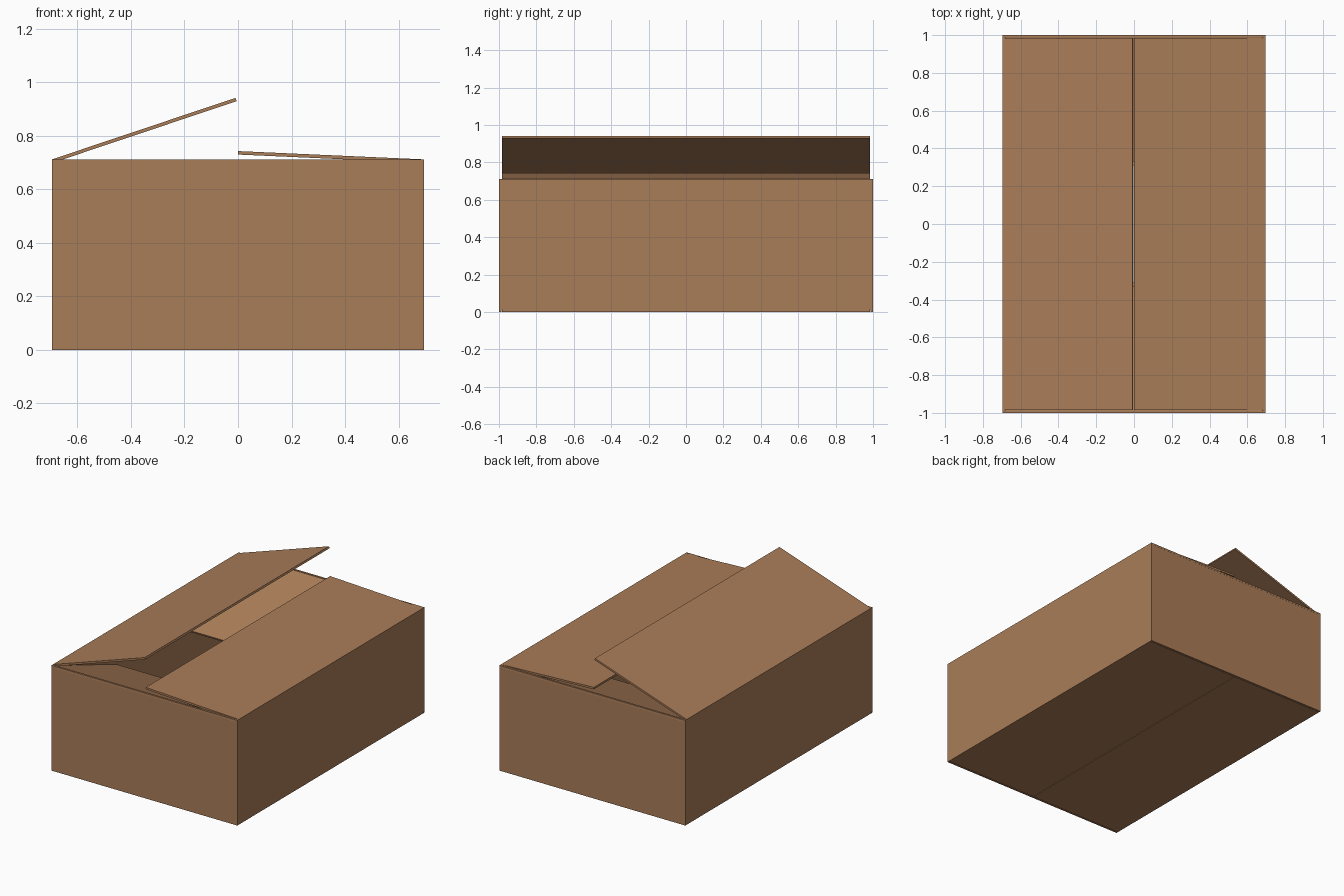
import bpy
import bmesh
from mathutils import Vector

if "Cube" in bpy.data.objects:
    bpy.data.objects.remove(bpy.data.objects["Cube"])

HX, HY, H, T = 0.695, 1.0, 0.712, 0.013   # half width, half length, wall height, board thickness
IY = HY - T - 0.002                       # half length of the parts between the end walls

card = bpy.data.materials.new("brown_cardboard")
card.diffuse_color = (0.402, 0.205, 0.098, 1)
card.use_nodes = True
card.node_tree.nodes["Principled BSDF"].inputs["Base Color"].default_value = card.diffuse_color


def extrude(name, a, b, half, axis):
    """Board whose top face runs from a to b (u, z), thickness below,
    extruded +-half along the given axis ('x' or 'y')."""
    a, b = Vector(a), Vector(b)
    d = (b - a).normalized()
    n = Vector((-d.y, d.x))
    if n.y < 0:
        n = -n
    prof = [a, b, b - n * T, a - n * T]
    bm = bmesh.new()
    rings = []
    for s in (-half, half):
        rings.append([bm.verts.new((s, p.x, p.y) if axis == 'x' else (p.x, s, p.y)) for p in prof])
    for r in rings:
        bm.faces.new(r)
    for i in range(4):
        j = (i + 1) % 4
        bm.faces.new((rings[0][i], rings[0][j], rings[1][j], rings[1][i]))
    bmesh.ops.recalc_face_normals(bm, faces=bm.faces)
    me = bpy.data.meshes.new(name)
    bm.to_mesh(me)
    bm.free()
    me.materials.append(card)
    ob = bpy.data.objects.new(name, me)
    bpy.context.collection.objects.link(ob)
    return ob


def box(name, lo, hi):
    lo, hi = Vector(lo), Vector(hi)
    bpy.ops.mesh.primitive_cube_add(size=1, location=(lo + hi) / 2)
    ob = bpy.context.object
    ob.name = name
    ob.scale = hi - lo
    ob.data.materials.append(card)


# End walls and their inner flaps, top (sloping into the box) and bottom (flat)
for s, n in ((-1, "front"), (1, "back")):
    y0, y1 = sorted((s * HY, s * (HY - T)))
    box(n + "_wall", (-HX, y0, 0), (HX, y1, H))
    extrude(n + "_inner_flap", (s * (HY - 0.004), H), (s * 0.33, H - 0.245), HX - T - 0.002, 'x')
    extrude(n + "_bottom_inner_flap", (s * (HY - T), 2 * T), (s * 0.31, 2 * T), HX - T, 'x')

# Side walls and bottom flaps meeting in a centre seam
for s, n in ((-1, "left"), (1, "right")):
    x0, x1 = sorted((s * HX, s * (HX - T)))
    box(n + "_wall", (x0, -HY + T, T), (x1, HY - T, H))
    extrude(n + "_bottom_flap", (s * HX, T), (s * 0.002, T), IY, 'y')

# Outer top flaps: left one lifted, right one nearly closed
extrude("left_top_flap", (-HX, H), (-0.009, 0.942), IY, 'y')
extrude("right_top_flap", (HX, H), (0.0, 0.743), IY, 'y')
